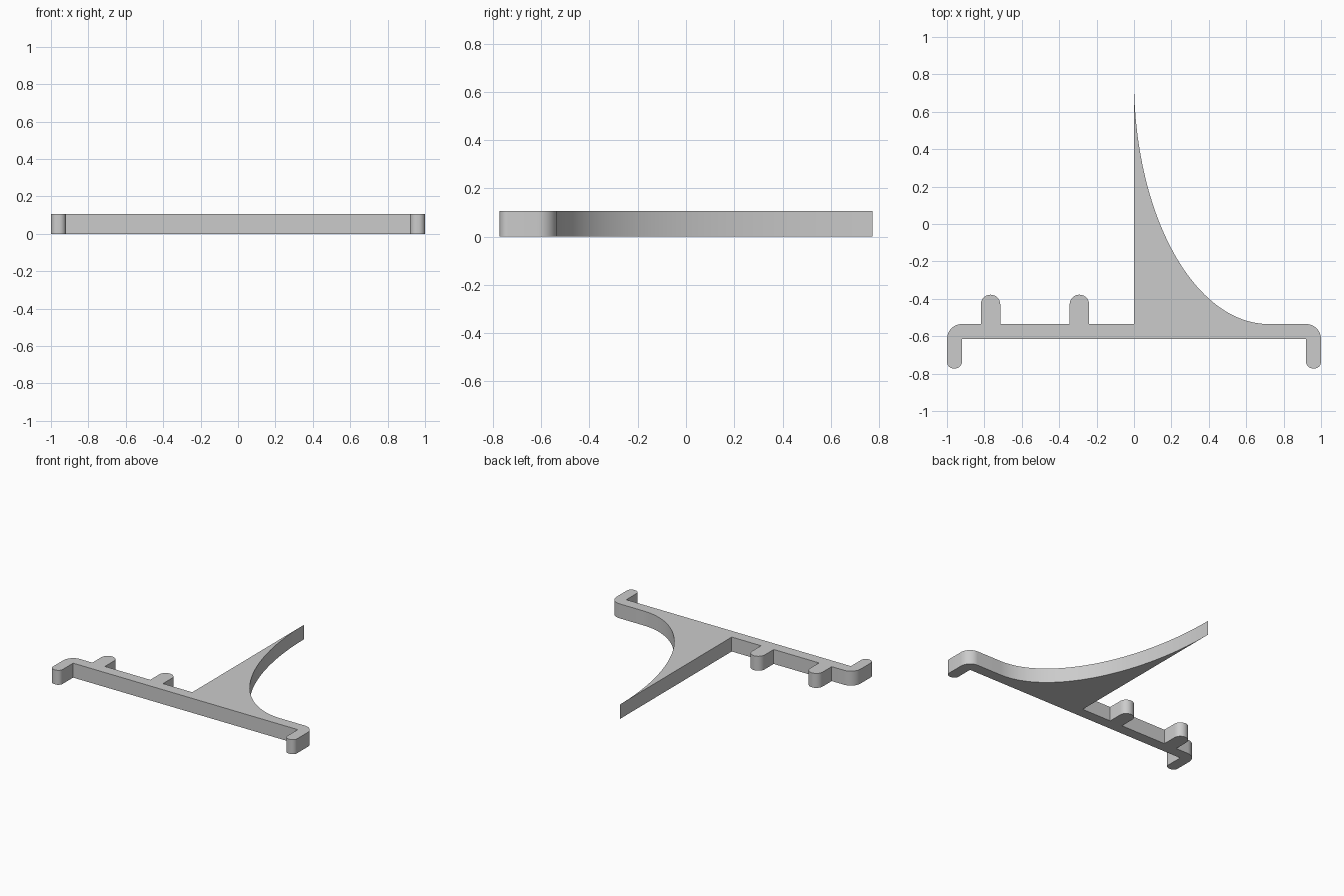
import bpy, bmesh
from math import sin, cos, radians

if "Cube" in bpy.data.objects:
    bpy.data.objects.remove(bpy.data.objects["Cube"], do_unlink=True)

THICK = 0.107
TIP, FOOT = 0.772, -0.772            # rear and front limits
BAR_BACK, BAR_FRONT = -0.535, -0.615
BAR = BAR_BACK - BAR_FRONT
INNER = 1 - BAR                      # inner face of the end hooks
FOOT_R, PEG_R, PEG_END = 0.035, 0.052, -0.378
FIN_X = 0.72


def arc(cx, cy, rx, ry, start, end, steps):
    """Points on an elliptical arc, angles in degrees."""
    angles = [radians(start + (end - start) * i / steps) for i in range(steps + 1)]
    return [(cx + rx * cos(a), cy + ry * sin(a)) for a in angles]


def hook():
    """Left end, from the bar's rear edge round to the inner corner."""
    r = FOOT_R
    return (arc(INNER, BAR_FRONT, BAR, BAR, 90, 0, 12)
            + arc(1 - r, FOOT + r, r, r, 0, -90, 8)
            + arc(INNER + r, FOOT + r, r, r, -90, -180, 8)
            + [(INNER, BAR_FRONT)])


def peg(x):
    """Round-ended peg standing on the bar's rear edge."""
    return ([(x - PEG_R, BAR_BACK)]
            + arc(x, PEG_END - PEG_R, PEG_R, PEG_R, 180, 0, 20)
            + [(x + PEG_R, BAR_BACK)])


# Outline: left hook, mirrored right hook, pegs, then the curved fin
outline = hook() + [(-x, y) for x, y in reversed(hook())]
outline += peg(-0.767) + peg(-0.292)
outline += [(0, BAR_BACK)]
outline += arc(FIN_X, TIP, FIN_X, TIP - BAR_BACK, 180, 270, 48)

# Extrude the outline into a flat plate
bm = bmesh.new()
base = bm.faces.new([bm.verts.new((x, y, 0)) for x, y in outline])
top = bmesh.ops.extrude_face_region(bm, geom=[base], use_keep_orig=True)
bmesh.ops.translate(bm, vec=(0, 0, THICK),
                    verts=[v for v in top["geom"] if isinstance(v, bmesh.types.BMVert)])
bmesh.ops.triangulate(bm, faces=[f for f in bm.faces if len(f.verts) > 4])
bmesh.ops.recalc_face_normals(bm, faces=bm.faces)
mesh = bpy.data.meshes.new("bracket_plate")
bm.to_mesh(mesh)
bm.free()
plate = bpy.data.objects.new("bracket_plate", mesh)
bpy.context.collection.objects.link(plate)

# Plain grey material
grey = bpy.data.materials.new("plain_grey")
grey.use_nodes = True
colour = (0.6, 0.6, 0.6, 1)
grey.diffuse_color = colour
grey.node_tree.nodes["Principled BSDF"].inputs["Base Color"].default_value = colour
mesh.materials.append(grey)

# Smooth the arcs, keep the corners sharp
bpy.ops.object.select_all(action="DESELECT")
plate.select_set(True)
bpy.context.view_layer.objects.active = plate
bpy.ops.object.shade_smooth_by_angle(angle=radians(30))
